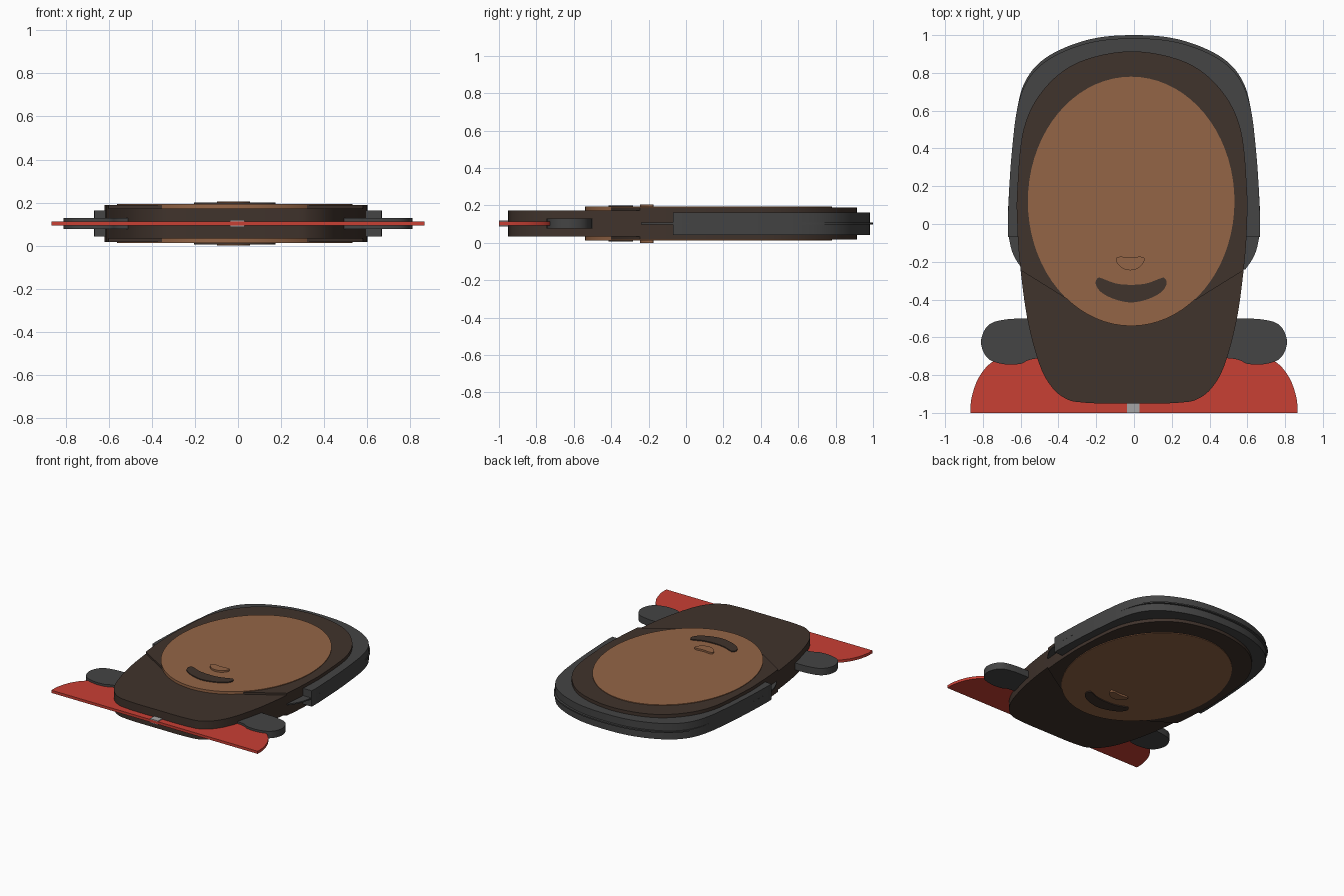
import bpy, bmesh, math

cube = bpy.data.objects.get("Cube")
if cube:
    bpy.data.objects.remove(cube, do_unlink=True)

MID = 0.103   # every layer is centred on this height


def material(name, rgb):
    m = bpy.data.materials.new(name)
    m.use_nodes = True
    col = (*rgb, 1.0)
    m.diffuse_color = col
    bsdf = next(n for n in m.node_tree.nodes if n.type == 'BSDF_PRINCIPLED')
    bsdf.inputs["Base Color"].default_value = col
    return m


skin = material("skin brown", (0.296, 0.130, 0.061))
hair_brown = material("dark hair brown", (0.051, 0.033, 0.025))
charcoal = material("charcoal grey", (0.058, 0.058, 0.058))
red = material("red", (0.584, 0.050, 0.034))
silver = material("light grey", (0.376, 0.376, 0.376))


def outline(half, steps=6, shift=0.0):
    """Mirror a right-hand half profile and smooth it (Catmull-Rom)."""
    closed = half[0][0] == 0
    pts = half + [(-x, y) for x, y in reversed(half) if x > 0]
    n = len(pts)

    def at(i):
        return pts[i % n] if closed else pts[max(0, min(n - 1, i))]

    result = []
    for i in range(n if closed else n - 1):
        a, b, c, d = (at(i + k) for k in (-1, 0, 1, 2))
        for s in range(steps):
            t = s / steps
            result.append(tuple(
                0.5 * (2 * b[k] + (c[k] - a[k]) * t
                       + (2 * a[k] - 5 * b[k] + 4 * c[k] - d[k]) * t ** 2
                       + (3 * b[k] - a[k] - 3 * c[k] + d[k]) * t ** 3)
                for k in (0, 1)))
    if not closed:
        result.append(pts[-1])
    return [(x + shift, y) for x, y in result]


def slab(name, pts, half_depth, mat):
    """Extrude a flat outline equally above and below the middle plane."""
    bm = bmesh.new()
    base = bm.faces.new([bm.verts.new((x, y, MID - half_depth)) for x, y in pts])
    ext = bmesh.ops.extrude_face_region(bm, geom=[base])
    top = [g for g in ext["geom"] if isinstance(g, bmesh.types.BMVert)]
    bmesh.ops.translate(bm, verts=top, vec=(0, 0, 2 * half_depth))
    bmesh.ops.recalc_face_normals(bm, faces=bm.faces)
    mesh = bpy.data.meshes.new(name)
    bm.to_mesh(mesh)
    bm.free()
    mesh.materials.append(mat)
    obj = bpy.data.objects.new(name, mesh)
    bpy.context.collection.objects.link(obj)
    bpy.ops.object.select_all(action='DESELECT')
    obj.select_set(True)
    bpy.context.view_layer.objects.active = obj
    bpy.ops.object.shade_smooth_by_angle(angle=math.radians(35))
    return obj


# Head and beard silhouette, from chin to crown
head = outline([(0, -0.95), (0.16, -0.95), (0.26, -0.945), (0.34, -0.93),
                (0.42, -0.87), (0.49, -0.745), (0.555, -0.5), (0.595, -0.2),
                (0.608, 0.0), (0.608, 0.18), (0.575, 0.5), (0.47, 0.71),
                (0.285, 0.856), (0, 0.914)], shift=-0.01)
slab("beard", head, 0.07, hair_brown)

# Thicker hair layer, cut off beside the cheeks
hair = [p for p in head if p[1] > -0.28]
slab("hair", [(0.33, -0.4)] + hair + [(-0.35, -0.4)], 0.085, hair_brown)

# Face oval with nose and mouth running through the full depth
oval = [(-0.015 + 0.547 * math.cos(a), 0.12 + 0.66 * math.sin(a))
        for a in (math.tau * i / 72 for i in range(72))]
slab("face", oval, 0.09, skin)
slab("mouth", outline([(0, -0.415), (0.09, -0.397), (0.16, -0.36),
                       (0.188, -0.315), (0.175, -0.285), (0.15, -0.29),
                       (0.08, -0.315), (0, -0.322)], shift=-0.015),
     0.097, hair_brown)
slab("nose", outline([(0, -0.245), (0.04, -0.235), (0.07, -0.205),
                      (0.075, -0.18), (0.05, -0.173), (0, -0.178)],
                     shift=-0.02), 0.103, skin)

# Hood: thick band plus a thin sheet that hangs lower and peeks out on top
sides = [(0.667, -0.07), (0.668, 0.0), (0.66, 0.2), (0.645, 0.4), (0.62, 0.6)]
slab("hood_band", outline(sides + [(0.575, 0.74), (0.495, 0.84), (0.37, 0.915),
                                   (0.2, 0.968), (0, 0.983)]),
     0.06, charcoal)
slab("hood_sheet", outline([(0.59, -0.24), (0.63, -0.18), (0.655, -0.11)]
                           + sides[1:] + [(0.583, 0.74), (0.505, 0.85),
                                          (0.375, 0.93), (0.2, 0.985), (0, 1.0)]),
     0.005, charcoal)

# Rolled collar reaching past both sides of the beard
slab("collar", outline([(0, -0.7), (0.49, -0.71), (0.6, -0.74), (0.69, -0.742),
                        (0.775, -0.71), (0.81, -0.625), (0.775, -0.54),
                        (0.69, -0.507), (0.52, -0.5), (0, -0.5)]),
     0.026, charcoal)

# Jacket shoulders and the zip at the centre front
slab("jacket", outline([(0.865, -1.0), (0.86, -0.92), (0.82, -0.81),
                        (0.74, -0.725), (0.6, -0.7), (0, -0.7)]), 0.01, red)
slab("zip", [(-0.038, -1.0), (0.03, -1.0), (0.03, -0.9), (-0.038, -0.9)],
     0.016, silver)
